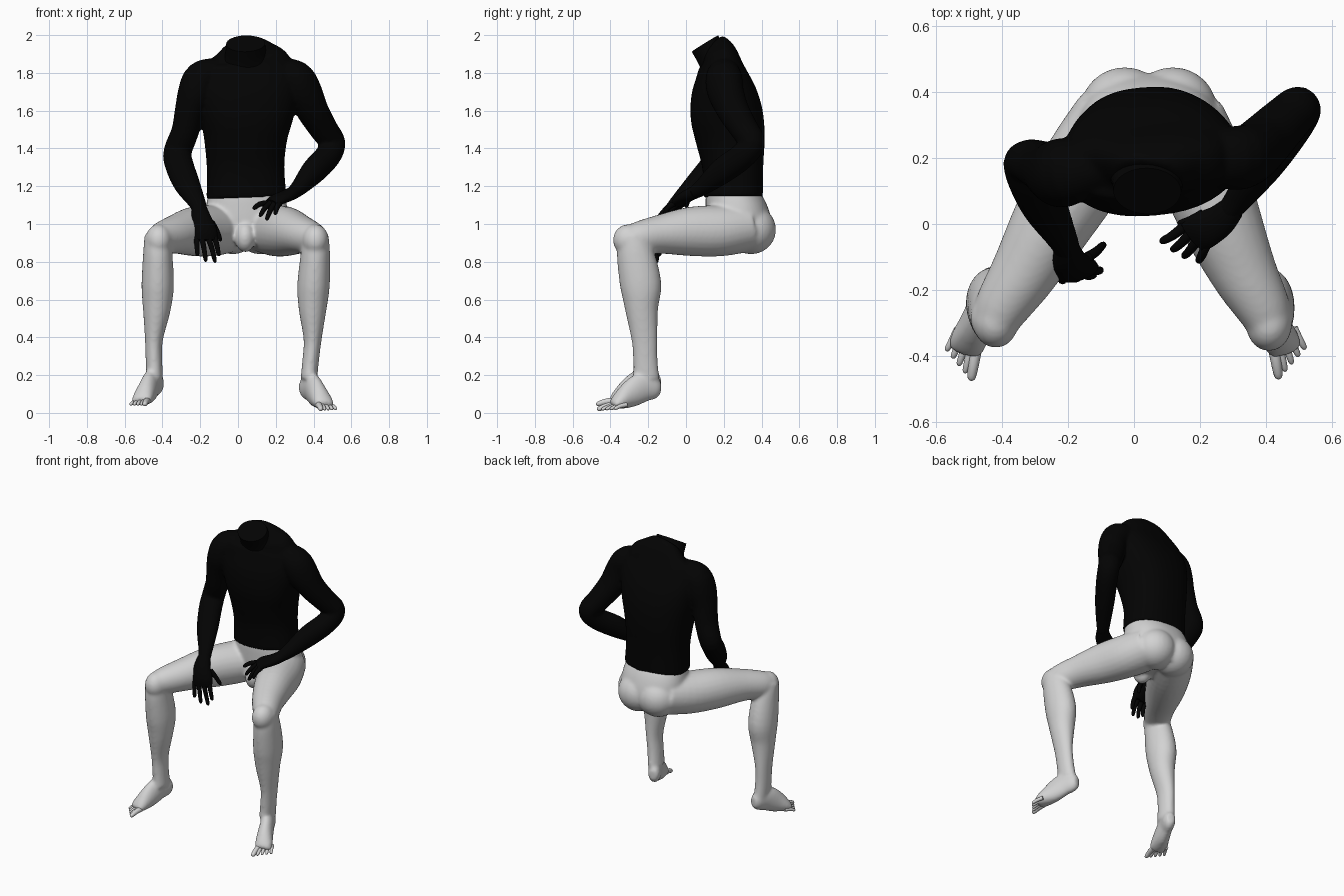
import bpy, bmesh, math
from mathutils import Vector, Matrix

# All part tables are in hundredths of a unit
UNIT = 0.01

old = bpy.data.objects.get("Cube")
if old:
    bpy.data.objects.remove(old, do_unlink=True)


def material(name, value):
    mat = bpy.data.materials.new(name)
    mat.use_nodes = True
    colour = (value, value, value, 1)
    mat.diffuse_color = colour
    mat.node_tree.nodes["Principled BSDF"].inputs["Base Color"].default_value = colour
    return mat


BLACK = material("black cloth", 0.001)
GREY = material("light grey skin", 0.65)


def spline(rows, steps):
    """Smooth curve through all section rows, radii included."""
    rows = [Vector(r) for r in rows]
    result = []
    for i in range(len(rows) - 1):
        before, start = rows[max(i - 1, 0)], rows[i]
        end, after = rows[i + 1], rows[min(i + 2, len(rows) - 1)]
        for k in range(steps):
            t = k / steps
            m0, m1 = (end - before) / 2, (after - start) / 2
            result.append(start * (2*t**3 - 3*t**2 + 1) + m0 * (t**3 - 2*t**2 + t)
                          + end * (3*t**2 - 2*t**3) + m1 * (t**3 - t**2))
    return result + [rows[-1]]


def loft(bm, rows, side=(1, 0, 0), sides=24, steps=4, power=1.0):
    """Tube of rings; each row is x, y, z, radius along side, other radius.
    A power below one makes the rings squarer."""
    rows = spline(rows, steps)
    centres = [Vector(r[:3]) * UNIT for r in rows]
    rings = []
    for i, (c, r) in enumerate(zip(centres, rows)):
        along = (centres[min(i + 1, len(rows) - 1)] - centres[max(i - 1, 0)]).normalized()
        u = Vector(side)
        u = (u - along * u.dot(along)).normalized()
        v = along.cross(u)
        ring = []
        for k in range(sides):
            angle = math.tau * k / sides
            p, q = (math.copysign(abs(w) ** power, w)
                    for w in (math.cos(angle), math.sin(angle)))
            ring.append(bm.verts.new(c + (u * p * r[3] + v * q * r[4]) * UNIT))
        rings.append(ring)
    for low, high in zip(rings, rings[1:]):
        for k in range(sides):
            n = (k + 1) % sides
            bm.faces.new((low[k], low[n], high[n], high[k]))
    bm.faces.new(rings[0][::-1])
    bm.faces.new(rings[-1])


def ball(bm, centre, radii):
    place = Matrix.Translation(Vector(centre) * UNIT)
    scale = Matrix.Diagonal((*(Vector(radii) * UNIT), 1))
    bmesh.ops.create_uvsphere(bm, u_segments=24, v_segments=16, radius=1,
                              matrix=place @ scale)


def digit(bm, base, tip, radius, lift=1.0):
    """A slightly bent finger or toe with a rounded end."""
    base, tip = Vector(base), Vector(tip)
    middle = (base + tip) / 2 + Vector((0, -0.4, 1)) * lift
    near = tip.lerp(middle, 0.2)
    rows = [(*base, radius * 1.15, radius * 1.15), (*middle, radius, radius),
            (*near, radius * 0.8, radius * 0.8), (*tip, radius * 0.3, radius * 0.3)]
    loft(bm, rows, side=(0.9, 0.3, 0.1), sides=10, steps=3)


def finish(name, bm, mat, blend=0):
    """Make the object; blend fuses overlapping volumes into one soft skin."""
    bmesh.ops.recalc_face_normals(bm, faces=bm.faces[:])
    mesh = bpy.data.meshes.new(name)
    bm.to_mesh(mesh)
    bm.free()
    mesh.materials.append(mat)
    mesh.shade_smooth()
    mesh.set_sharp_from_angle(angle=math.radians(50))
    obj = bpy.data.objects.new(name, mesh)
    bpy.context.collection.objects.link(obj)
    if blend:
        fuse = obj.modifiers.new("fuse", 'REMESH')
        fuse.mode = 'VOXEL'
        fuse.voxel_size = 0.009
        fuse.use_smooth_shade = True
        soften = obj.modifiers.new("soften", 'SMOOTH')
        soften.factor = 0.5
        soften.iterations = blend
    return obj


# Torso and both arms, fused
body = bmesh.new()
loft(body, [(4.5, 25, 114, 21.2, 15.5), (4, 24.8, 130, 20.5, 16),
            (4, 23.5, 145, 22, 18.2), (4.5, 21.5, 158, 25, 19),
            (5, 20, 170, 27, 17), (5, 19, 180, 26.5, 13),
            (5, 18.2, 187, 22.5, 10), (4.5, 16.5, 191, 15.5, 9),
            (4, 14, 193.5, 10, 8)], side=(1, 0.08, 0), sides=40, power=0.84)
loft(body, [(-10, 18, 180, 8, 8), (-19, 16, 177, 9.5, 10), (-22.5, 15.5, 169, 9.5, 10.5),
            (-25.5, 16, 160, 8, 9), (-28, 17.5, 149, 7.3, 7.8),
            (-32, 19, 138, 7.5, 6.5), (-31, 14, 131, 7.6, 6.6),
            (-27, 5, 121, 7, 5.8), (-21.5, -5, 111, 4.6, 4),
            (-20, -9, 106, 4, 3.5)])
loft(body, [(19, 20, 180, 8, 8), (30, 20, 177, 9.5, 10), (35, 21, 170, 9, 10),
            (39.5, 25, 160, 8.5, 8.5), (45.5, 31, 150, 7.6, 7.4),
            (50, 35, 143, 6.9, 6.8), (47.5, 30, 136, 6.8, 7),
            (40, 19, 128, 6.2, 7), (32, 8, 119, 4.4, 4.4),
            (28, 3, 116, 3.5, 3.3)], side=(0.8, -0.6, 0))
finish("torso_and_arms", body, BLACK, blend=8)

# Neck stump with its tilted flat cut
neck = bmesh.new()
loft(neck, [(4.5, 18, 182, 15, 9.5), (4.2, 14, 189, 11.3, 8.5), (4, 10, 195.5, 10.3, 8.2)],
     sides=32)
finish("neck", neck, BLACK)

# Hands: palm, four fingers and a thumb each
HANDS = {
    "right_hand": {
        "side": (0.9, 0.3, 0.2),
        "palm": [(-20.5, -7, 109, 3.8, 3.2), (-19.5, -11.5, 103, 5.4, 3.8),
                 (-17.5, -14, 96, 6.7, 3.4), (-17, -15, 91.5, 6.2, 2.1)],
        "fingers": [((-22, -16, 93), (-21.5, -17, 83)), ((-19, -15.5, 92), (-17, -16.5, 80)),
                    ((-15.5, -15, 92), (-12, -15.5, 79.5)), ((-12.5, -13.5, 93), (-10, -14, 83)),
                    ((-14, -10, 101), (-9, -6, 91))]},
    "left_hand": {
        "side": (0.8, -0.6, 0),
        "palm": [(30, 5, 117, 3.8, 3.5), (26, 1, 115, 5, 3.2),
                 (21, -2, 113, 5.8, 2.8), (18, -4, 111, 5.4, 2)],
        "fingers": [((15, -1, 111), (8, -5.5, 108)), ((17, -3, 111), (11.5, -8, 104)),
                    ((19.5, -4.5, 111), (15, -10, 102)), ((22, -6, 111), (19.5, -11.5, 105)),
                    ((21, 3, 114), (13.5, 0, 109))]},
}
for name, hand in HANDS.items():
    bm = bmesh.new()
    loft(bm, hand["palm"], side=hand["side"], sides=20)
    for base, tip in hand["fingers"]:
        digit(bm, base, tip, 1.4)
    finish(name, bm, BLACK)

# Leg tables: right x, left x, then y, z and two radii
THIGH = [(-5, 14, 31, 98, 14, 13), (-14, 20, 18, 96.5, 13.8, 13.6),
         (-24, 26, 2, 96, 12.5, 13), (-33, 33, -14, 94.5, 10.3, 10.3),
         (-40, 39, -25, 92.5, 8.4, 8.8), (-42.5, 41.5, -31, 91, 6.8, 7.6)]
SHIN = [(-42.5, 41, -29, 94, 7, 7), (-42.5, 41, -27, 85, 7.7, 9.8),
        (-42.5, 40, -24, 68, 8.6, 11), (-43, 39.5, -23.5, 55, 7.4, 8.8),
        (-44.5, 39.5, -22, 39, 4.8, 6.9), (-44.5, 38.5, -21.5, 28, 4.4, 6.5),
        (-44, 37.5, -21, 18, 4.4, 7)]
FOOT = [(-42, 35, -13.5, 15.5, 2.5, 3.5), (-43, 36, -16.5, 15.5, 4, 6.3),
        (-45.5, 39, -23, 15.5, 4.3, 8), (-48, 42, -30, 11.5, 5, 7),
        (-50.5, 45, -36, 7.8, 5.6, 4.2), (-51.5, 46, -39, 6, 4.6, 2.2)]


def pick(table, left, drop=0):
    return [(r[left], r[2], r[3] - drop, r[4], r[5]) for r in table]


# Hips, buttocks and both legs, fused
lower = bmesh.new()
loft(lower, [(4.5, 25, 119, 19, 13.5), (4.5, 25, 114, 20.5, 14.8),
             (4.5, 27, 105, 22, 16.8), (4.5, 29, 96, 21, 16.8),
             (4.5, 29, 88, 16, 13)], sides=40, power=0.88)
for x in (-2.8, 11.8):
    ball(lower, (x, 34.5, 97), (13.5, 13.2, 13))
ball(lower, (3.8, 13, 93), (5.5, 7, 8))
for left in (0, 1):
    turn = 1 if left else -1
    drop = 2 * left
    loft(lower, pick(THIGH, left), side=(0.85, -0.5 * turn, 0))
    loft(lower, pick(SHIN, left))
    ball(lower, (41 if left else -42, -30.5 + (1 - left), 91.5), (7, 8.2, 8.4))
    loft(lower, pick(FOOT, left, drop), side=(0.92, 0.38 * turn, 0))
finish("hips_and_legs", lower, GREY, blend=12)

# Toes fan out from the big toe to the little toe
for name, drop, big, little in (
        ("right_toes", 0, ((-48, -38, 6.5), (-49.5, -47.5, 4.4)),
         ((-53.5, -32, 6.3), (-57, -38.5, 4.4))),
        ("left_toes", 2, ((42.5, -37.5, 6.5), (44, -47, 3.7)),
         ((48.5, -31.5, 6.3), (52, -38, 4)))):
    bm = bmesh.new()
    for k in range(5):
        base, tip = (Vector(big[j]).lerp(Vector(little[j]), k / 4) for j in (0, 1))
        shift = Vector((0, 0, drop))
        digit(bm, base - shift, tip - shift, 1.6 if k == 0 else 1.1, lift=0.4)
    finish(name, bm, GREY)
